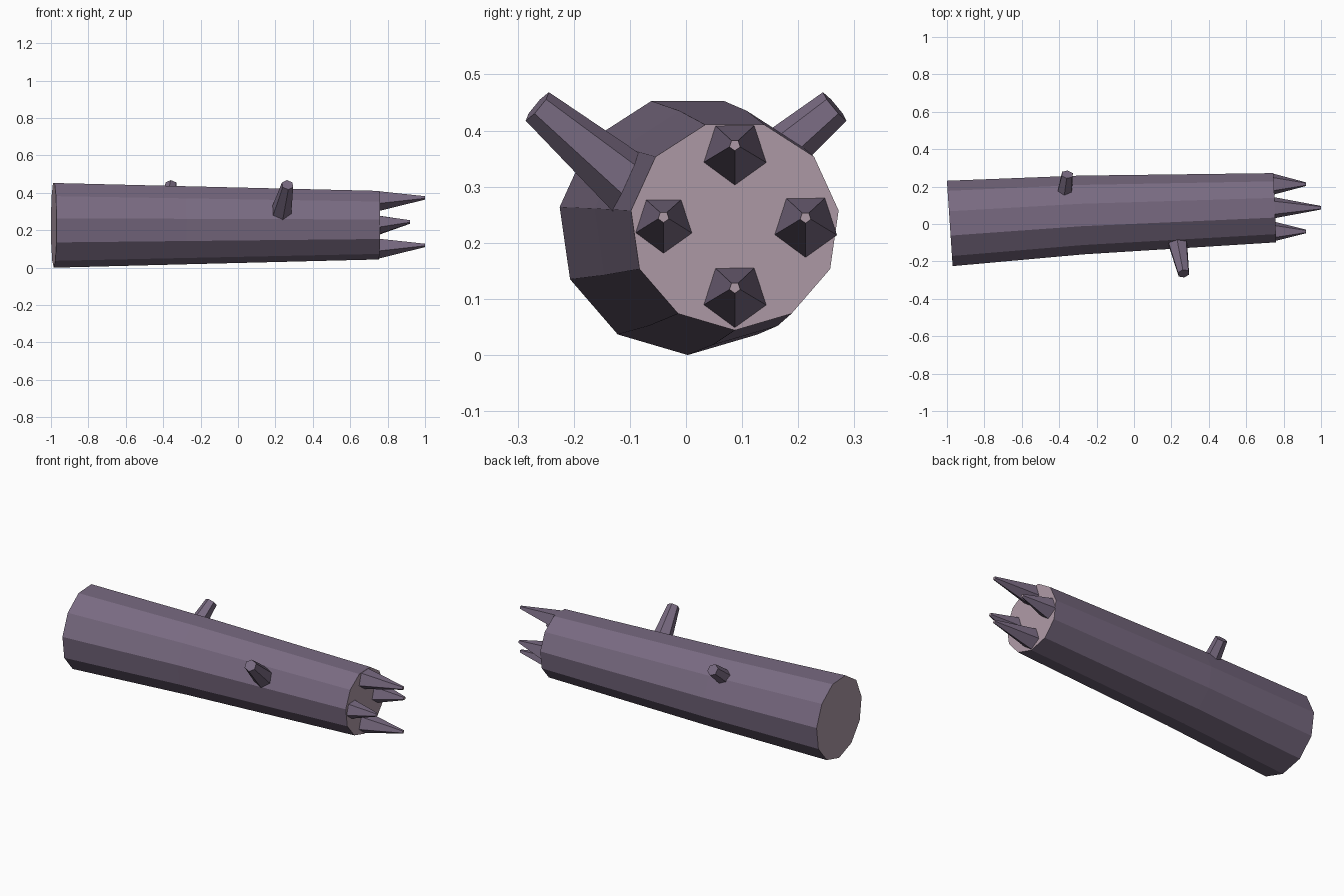
import bpy, bmesh, math
from mathutils import Vector

if "Cube" in bpy.data.objects:
    bpy.data.objects.remove(bpy.data.objects["Cube"])


def material(name, rgb):
    m = bpy.data.materials.new(name)
    m.diffuse_color = (*rgb, 1)
    m.use_nodes = True
    m.node_tree.nodes["Principled BSDF"].inputs["Base Color"].default_value = m.diffuse_color
    return m


bark = material("purple bark", (0.19, 0.145, 0.22))
wood = material("pale cut wood", (0.42, 0.32, 0.38))


def ring(bm, centre, normal, radius, sides):
    """Regular ring across the given direction, one corner pointing down."""
    n = Vector(normal).normalized()
    side = Vector((0, 0, 1)).cross(n).normalized()
    down = side.cross(n).normalized()
    if down.z > 0:
        down = -down
    verts = []
    for i in range(sides):
        a = 2 * math.pi * i / sides
        verts.append(bm.verts.new(Vector(centre) + radius * (math.cos(a) * down + math.sin(a) * side)))
    return verts


def tube(name, rings, sides, start_mat=0, end_mat=0):
    """Capped tube through rings of (centre, normal, radius)."""
    bm = bmesh.new()
    loops = [ring(bm, c, n, r, sides) for c, n, r in rings]
    for a, b in zip(loops, loops[1:]):
        for i in range(sides):
            j = (i + 1) % sides
            bm.faces.new((a[i], a[j], b[j], b[i]))
    bm.faces.new(loops[0]).material_index = start_mat
    bm.faces.new(loops[-1]).material_index = end_mat
    bmesh.ops.recalc_face_normals(bm, faces=bm.faces)
    mesh = bpy.data.meshes.new(name)
    bm.to_mesh(mesh)
    bm.free()
    mesh.materials.append(bark)
    mesh.materials.append(wood)
    ob = bpy.data.objects.new(name, mesh)
    bpy.context.collection.objects.link(ob)
    return ob


# Slightly bent, tapering log with pale cut ends
tube("log", [((-0.985, 0.003, 0.231), (1, 0.067, 0), 0.231),
             ((-0.285, 0.048, 0.231), (1, 0.053, 0), 0.213),
             ((0.753, 0.087, 0.231), (1, 0.04, 0), 0.187)], 11, 1, 1)

# Splintered spikes on the broken end: y, z, tip x, base radius
for i, (y, z, tip, r) in enumerate([(0.087, 0.361, 1.0, 0.060), (0.087, 0.107, 1.0, 0.060),
                                    (-0.040, 0.233, 0.92, 0.056), (0.213, 0.232, 0.92, 0.059)]):
    tube(f"splinter_{i + 1}", [((0.745, y, z), (1, 0, 0), r),
                               ((tip, y, z + 0.013), (1, 0, 0), 0.010)], 5, 0, 1)

# Two branch stubs, one on each side
for name, base, tip, r in [("front_branch", (0.22, -0.03, 0.245), (0.265, -0.265, 0.443), 0.066),
                           ("back_branch", (-0.39, 0.03, 0.245), (-0.357, 0.265, 0.443), 0.060)]:
    d = Vector(tip) - Vector(base)
    tube(name, [(base, d, r), (tip, d, 0.033)], 6)
